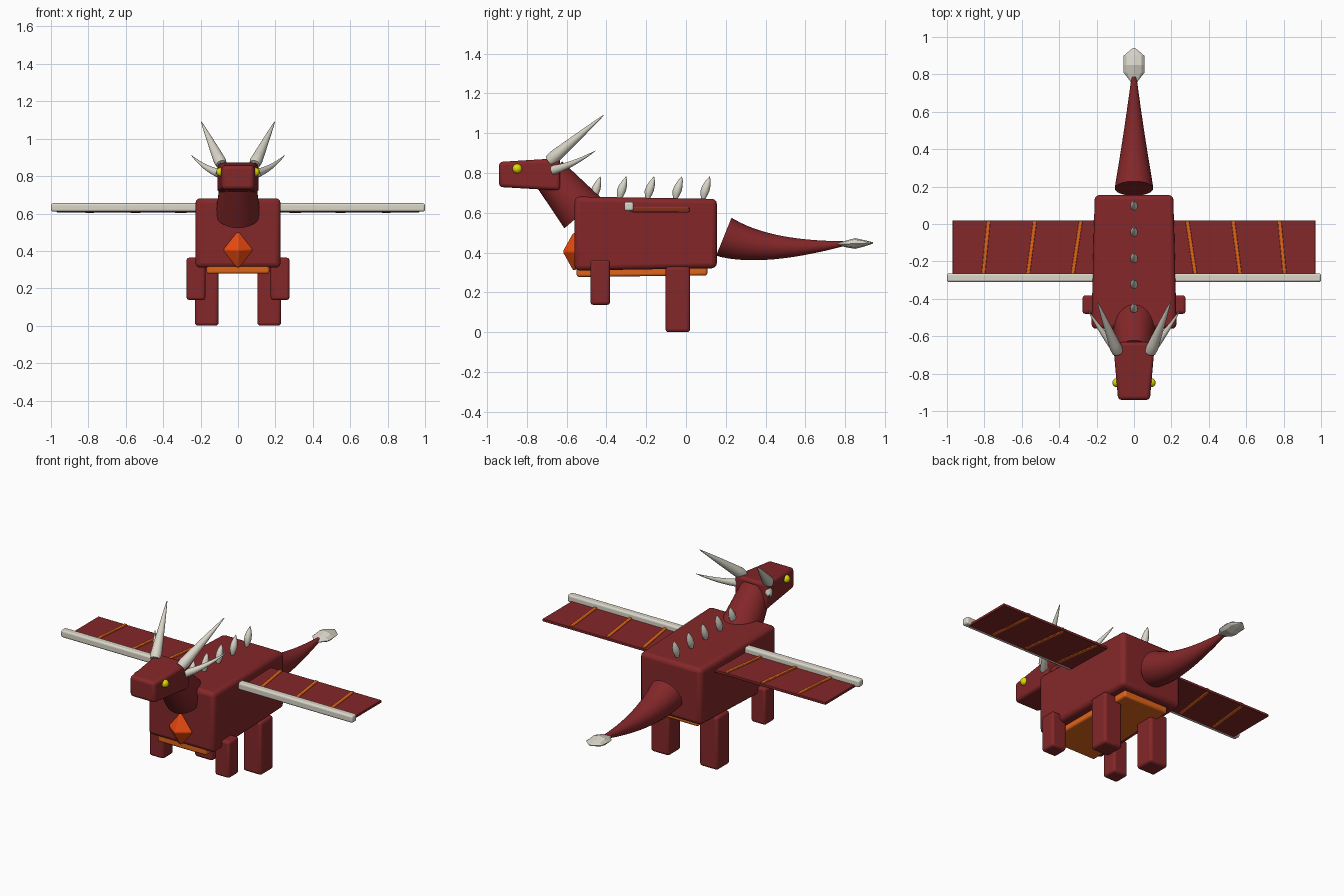
import bpy, bmesh, math
from mathutils import Vector

if "Cube" in bpy.data.objects:
    bpy.data.objects.remove(bpy.data.objects["Cube"])


def material(name, color):
    m = bpy.data.materials.new(name)
    m.diffuse_color = (*color, 1)
    m.use_nodes = True
    m.node_tree.nodes["Principled BSDF"].inputs["Base Color"].default_value = m.diffuse_color
    return m


RED = material("red", (0.23, 0.02, 0.022))
ORANGE = material("orange", (0.75, 0.13, 0.01))
GEM = material("gem_orange", (0.85, 0.07, 0.005))
YELLOW = material("yellow", (0.75, 0.7, 0.0))
BONE = material("bone", (0.70, 0.67, 0.58))


def finish(bm, name, mat, smooth=True, bevel=0, angle=40):
    bmesh.ops.recalc_face_normals(bm, faces=bm.faces)
    me = bpy.data.meshes.new(name)
    bm.to_mesh(me)
    bm.free()
    ob = bpy.data.objects.new(name, me)
    bpy.context.collection.objects.link(ob)
    me.materials.append(mat)
    if bevel:
        mod = ob.modifiers.new("bevel", "BEVEL")
        mod.width, mod.segments = bevel, 3
    if smooth:
        bpy.ops.object.select_all(action='DESELECT')
        ob.select_set(True)
        bpy.context.view_layer.objects.active = ob
        bpy.ops.object.shade_smooth_by_angle(angle=math.radians(angle))
    return ob


def loft(name, rings, mat, **kw):
    """Skin a list of equal-length vertex rings and cap both ends."""
    bm = bmesh.new()
    vs = [[bm.verts.new(p) for p in r] for r in rings]
    n = len(vs[0])
    for a, b in zip(vs, vs[1:]):
        for i in range(n):
            bm.faces.new((a[i], a[(i + 1) % n], b[(i + 1) % n], b[i]))
    bm.faces.new(vs[0])
    bm.faces.new(vs[-1])
    return finish(bm, name, mat, **kw)


def block(name, front, back, mat, bevel, cx=0):
    """Tapered block; each end is (y, half width, z low, z high)."""
    rings = [[(cx - w, y, a), (cx + w, y, a), (cx + w, y, b), (cx - w, y, b)]
             for y, w, a, b in (front, back)]
    return loft(name, rings, mat, bevel=bevel)


def tube(name, p0, p1, p2, radius, mat, steps=12, seg=24):
    """Round section swept along a quadratic curve; radius is a function of t."""
    p0, p1, p2 = map(Vector, (p0, p1, p2))
    rings = []
    for k in range(steps + 1):
        t = k / steps
        c = p0 * (1 - t) ** 2 + p1 * 2 * t * (1 - t) + p2 * t * t
        d = ((p1 - p0) * (1 - t) + (p2 - p1) * t).normalized()
        u = d.cross(Vector((0.31, 0, 0.95)) if abs(d.z) < .8 else Vector((0, 1, 0))).normalized()
        v = d.cross(u)
        r = radius(t)
        rings.append([c + (u * math.cos(a) + v * math.sin(a)) * r
                      for a in (2 * math.pi * i / seg for i in range(seg))])
    return loft(name, rings, mat)


# body and belly plate
block("body", (-0.56, 0.228, 0.31, 0.682), (0.155, 0.21, 0.322, 0.67), RED, 0.025)
block("belly_plate", (-0.55, 0.168, 0.278, 0.34), (0.107, 0.155, 0.285, 0.35), ORANGE, 0.012)

# chest gem
bm = bmesh.new()
bmesh.ops.create_cone(bm, segments=4, radius1=1, radius2=0.14, depth=1, cap_ends=False)
for v in bm.verts:
    v.co.z += 0.5
geo = bmesh.ops.duplicate(bm, geom=bm.verts[:] + bm.edges[:] + bm.faces[:])["geom"]
for v in geo:
    if isinstance(v, bmesh.types.BMVert):
        v.co.z *= -1
bmesh.ops.remove_doubles(bm, verts=bm.verts, dist=0.001)
bmesh.ops.holes_fill(bm, edges=bm.edges)
for v in bm.verts:
    v.co = Vector((v.co.x * 0.084, v.co.y * 0.06 - 0.562, v.co.z * 0.093 + 0.405))
finish(bm, "chest_gem", GEM, bevel=0.008)

# neck and head
tube("neck", (0, -0.52, 0.60), (0, -0.605, 0.70), (0, -0.69, 0.80),
     lambda t: 0.12 - 0.03 * t, RED, 4, 32)
block("head", (-0.94, 0.085, 0.73, 0.856), (-0.632, 0.112, 0.712, 0.875), RED, 0.018)

# tail and spade tip
tube("tail", (0, 0.19, 0.48), (0, 0.40, 0.395), (0, 0.79, 0.445),
     lambda t: 0.103 - 0.09 * t ** 1.15, RED, 16, 32)
spade = [(0.76, 0.018, 0.005, 0.443), (0.81, 0.056, 0.018, 0.444), (0.85, 0.057, 0.027, 0.446),
         (0.90, 0.055, 0.015, 0.447), (0.94, 0.008, 0.003, 0.449)]
loft("tail_tip", [[(w * math.cos(i * math.pi / 4), y, z + h * math.sin(i * math.pi / 4))
                   for i in range(8)] for y, w, h, z in spade], BONE, smooth=False)

# back spines
for y in (-0.455, -0.325, -0.185, -0.045, 0.095):
    prof = [(0.67, 0.01, -0.008), (0.69, 0.018, -0.004), (0.71, 0.023, 0),
            (0.735, 0.021, 0.007), (0.76, 0.013, 0.016), (0.783, 0.001, 0.024)]
    loft("back_spine", [[(r * 0.9 * math.cos(i * math.pi / 6), y + dy + r * math.sin(i * math.pi / 6), z)
                         for i in range(12)] for z, r, dy in prof], BONE)

for s in (-1, 1):
    # legs
    block("front_leg", (-0.48, 0.05, 0.138, 0.364), (-0.382, 0.05, 0.138, 0.364), RED, 0.014, s * 0.225)
    block("back_leg", (-0.103, 0.063, 0.0, 0.33), (0.021, 0.063, 0.0, 0.33), RED, 0.016, s * 0.167)

    # eyes
    bm = bmesh.new()
    bmesh.ops.create_uvsphere(bm, u_segments=20, v_segments=12, radius=0.024)
    bmesh.ops.translate(bm, vec=(s * 0.092, -0.848, 0.822), verts=bm.verts)
    finish(bm, "eye", YELLOW)

    # large and small horns
    tube("large_horn", (s * 0.088, -0.685, 0.862), (s * 0.142, -0.55, 0.976), (s * 0.196, -0.415, 1.09),
         lambda t: 0.033 * (1 - t) ** 0.9 * (0.8 + min(t * 4, 0.2)) + 0.002, BONE)
    tube("small_horn", (s * 0.10, -0.665, 0.815), (s * 0.18, -0.57, 0.84), (s * 0.25, -0.455, 0.912),
         lambda t: 0.023 * (1 - t) ** 0.9 + 0.001, BONE)

    # wings: leading bone, membrane, slanted ribs
    block("wing_bone", (-0.31, 0.4, 0.61, 0.655), (-0.264, 0.4, 0.61, 0.655), BONE, 0.011, s * 0.6)
    block("wing_membrane", (-0.285, 0.39, 0.606, 0.622), (0.02, 0.39, 0.606, 0.622), RED, 0.003, s * 0.58)
    for x_back, x_front in ((0.285, 0.328), (0.53, 0.567), (0.778, 0.806)):
        loft("wing_rib", [[(s * (x + dx), y, z) for dx, z in
                           ((-0.01, 0.602), (0.01, 0.602), (0.01, 0.63), (-0.01, 0.63))]
                          for x, y in ((x_front, -0.27), (x_back, 0.014))], ORANGE, bevel=0.004)
